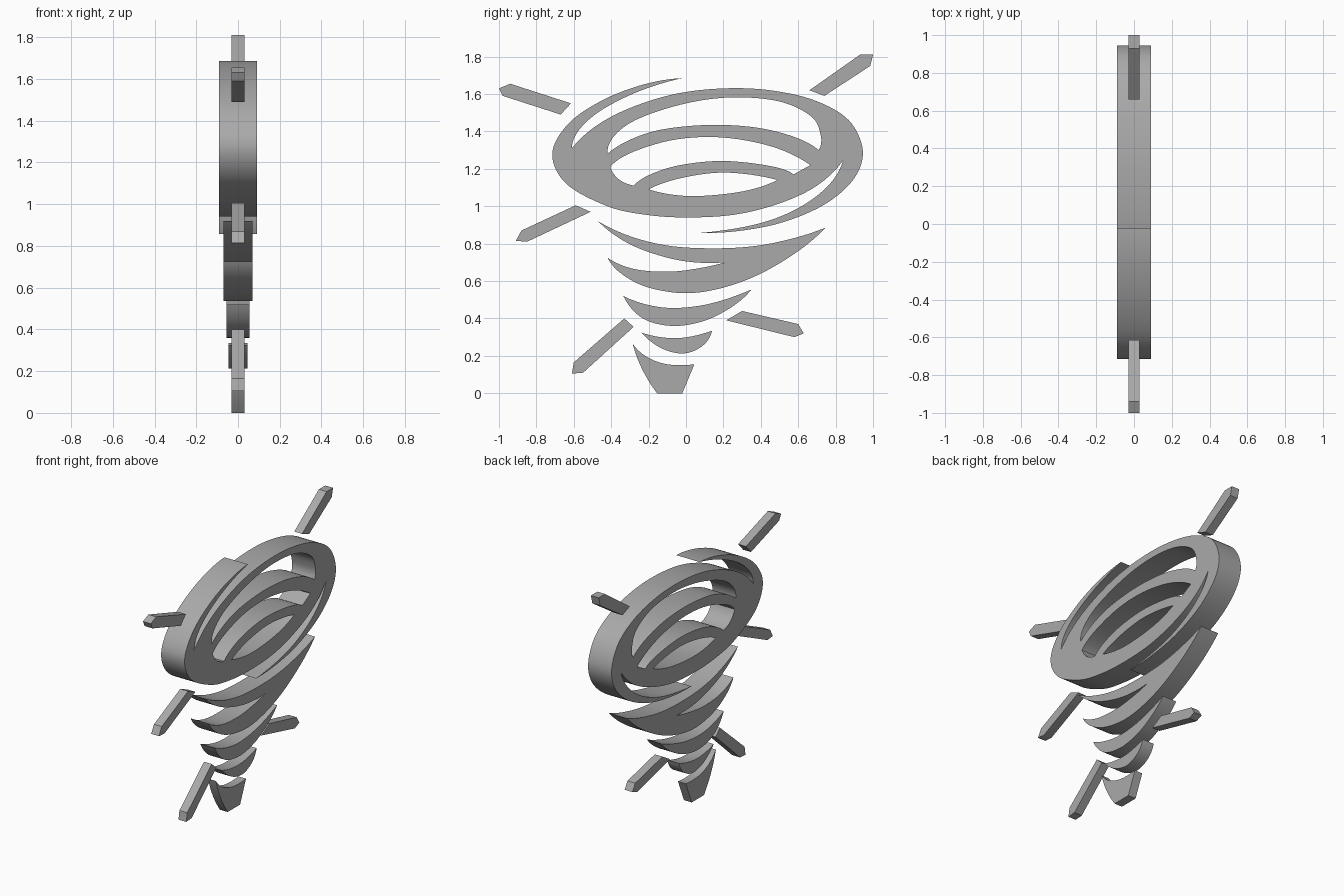
import bpy, bmesh
from math import radians
from mathutils import Vector

if "Cube" in bpy.data.objects:
    bpy.data.objects.remove(bpy.data.objects["Cube"], do_unlink=True)

grey = bpy.data.materials.new("storm grey")
grey.use_nodes = True
grey.diffuse_color = (0.4, 0.4, 0.4, 1)
grey.node_tree.nodes["Principled BSDF"].inputs["Base Color"].default_value = grey.diffuse_color


def smooth_edge(points, steps=8):
    """Smooth curve through the points, without its last point."""
    pts = [Vector(p) for p in points]
    if len(pts) == 2:
        return pts[:1]
    before = 3 * pts[0] - 3 * pts[1] + pts[2]
    after = 3 * pts[-1] - 3 * pts[-2] + pts[-3]
    pts = [before] + pts + [after]
    result = []
    for a, b, c, d in zip(pts, pts[1:], pts[2:], pts[3:]):
        for i in range(steps):
            t = i / steps
            result.append(b + t * (c - a) / 2
                          + t * t * (2 * a - 5 * b + 4 * c - d) / 2
                          + t ** 3 * (3 * b - a - 3 * c + d) / 2)
    return result


def outline(edges):
    """Closed outline of edges; each edge ends where the next one starts."""
    result = []
    for edge, following in zip(edges, edges[1:] + edges[:1]):
        result += smooth_edge(edge + [following[0]])
    return result


def plate(name, half_depth, *loops):
    """Flat plate in the side plane; loops after the first are holes."""
    curve = bpy.data.curves.new(name, "CURVE")
    curve.dimensions = "2D"
    curve.fill_mode = "BOTH"
    curve.extrude = half_depth
    for loop in loops:
        points = outline(loop)
        spline = curve.splines.new("POLY")
        spline.points.add(len(points) - 1)
        for target, p in zip(spline.points, points):
            target.co = (p.x, p.y, 0, 1)
        spline.use_cyclic_u = True
    obj = bpy.data.objects.new(name, curve)
    bpy.context.collection.objects.link(obj)
    obj.rotation_euler = (radians(90), 0, radians(90))
    bpy.ops.object.select_all(action="DESELECT")
    obj.select_set(True)
    bpy.context.view_layer.objects.active = obj
    bpy.ops.object.convert(target="MESH")
    obj = bpy.context.object
    bm = bmesh.new()
    bm.from_mesh(obj.data)
    bmesh.ops.remove_doubles(bm, verts=bm.verts, dist=0.0002)
    bmesh.ops.recalc_face_normals(bm, faces=bm.faces)
    bm.to_mesh(obj.data)
    bm.free()
    obj.data.materials.clear()
    obj.data.materials.append(grey)
    bpy.ops.object.shade_smooth_by_angle(angle=radians(30))
    return obj


# Top ring: outer swirl with two trailing tails
swirl = [
    [(-.02, 1.685), (-.23, 1.65), (-.45, 1.565), (-.63, 1.44), (-.715, 1.28), (-.64, 1.12),
     (-.42, 1), (-.22, .955), (0, .94), (.26, .955), (.5, 1.015), (.7, 1.11)],
    [(.84, 1.245), (.76, 1.11), (.6, .99), (.38, .905)],
    [(.07, .857), (.3, .87), (.53, .918), (.75, 1.015), (.9, 1.15), (.945, 1.3), (.87, 1.46),
     (.69, 1.565), (.45, 1.62), (.2, 1.63), (-.06, 1.6), (-.3, 1.525), (-.48, 1.43)],
    [(-.61, 1.31), (-.57, 1.41), (-.45, 1.515), (-.25, 1.615)],
]

# Openings that leave two inner bands inside the ring
upper_opening = [
    [(-.42, 1.28), (-.38, 1.38), (-.25, 1.47), (0, 1.55), (.25, 1.582), (.5, 1.56), (.67, 1.48),
     (.72, 1.38)],
    [(.71, 1.3), (.58, 1.37), (.38, 1.42), (.13, 1.435), (-.13, 1.41), (-.3, 1.355)],
]
middle_opening = [
    [(-.405, 1.21), (-.3, 1.283), (-.1, 1.348), (.1, 1.37), (.3, 1.355), (.5, 1.305)],
    [(.665, 1.22)],
    [(.575, 1.17), (.45, 1.215), (.2, 1.242), (-.03, 1.22), (-.19, 1.17)],
    [(-.28, 1.11), (-.36, 1.145)],
]
lower_opening = [
    [(-.2, 1.09), (-.05, 1.145), (.15, 1.178), (.32, 1.172)],
    [(.49, 1.14), (.33, 1.085), (.13, 1.058), (-.04, 1.058)],
]
plate("top_ring", .09, swirl, upper_opening, middle_opening, lower_opening)

# Forked band below the ring
plate("forked_band", .07, [
    [(-.47, .92), (-.3, .84), (-.1, .79), (.12, .775), (.35, .785), (.56, .825)],
    [(.745, .885), (.6, .76), (.4, .64), (.2, .565), (0, .535), (-.2, .565), (-.34, .635)],
    [(-.42, .725), (-.28, .665), (-.1, .65), (.06, .667)],
    [(.21, .7), (0, .705), (-.2, .755), (-.35, .825)],
])

# Smaller crescents toward the ground
plate("middle_crescent", .055, [
    [(-.335, .52), (-.2, .472), (-.05, .456), (.14, .482)],
    [(.35, .555), (.25, .465), (.1, .388), (-.07, .36), (-.23, .4)],
])
plate("lower_crescent", .045, [
    [(-.24, .325), (-.12, .298), (0, .299)],
    [(.14, .335), (.09, .255), (-.01, .213), (-.13, .24)],
])

# Funnel tip with a flat foot
plate("funnel_tip", .03, [
    [(-.285, .265), (-.21, .195), (-.1, .155)],
    [(.045, .155)],
    [(-.02, 0)],
    [(-.155, 0), (-.235, .13)],
])

# Flying splinters: pointed straight-edged slivers
splinters = {
    "upper_front": [(-1, 1.63), (-.94, 1.655), (-.615, 1.55), (-.67, 1.49), (-.98, 1.59)],
    "upper_back": [(.66, 1.62), (.93, 1.81), (1, 1.81), (.985, 1.75), (.74, 1.59)],
    "middle_front": [(-.91, .815), (-.85, .81), (-.51, .97), (-.59, 1.005), (-.88, .87)],
    "lower_back": [(.215, .39), (.3, .44), (.6, .37), (.63, .32), (.58, .3)],
    "lower_front": [(-.61, .105), (-.55, .11), (-.28, .355), (-.33, .4), (-.6, .165)],
}
for place, corners in splinters.items():
    plate(place + "_splinter", .03, [[corner] for corner in corners])
